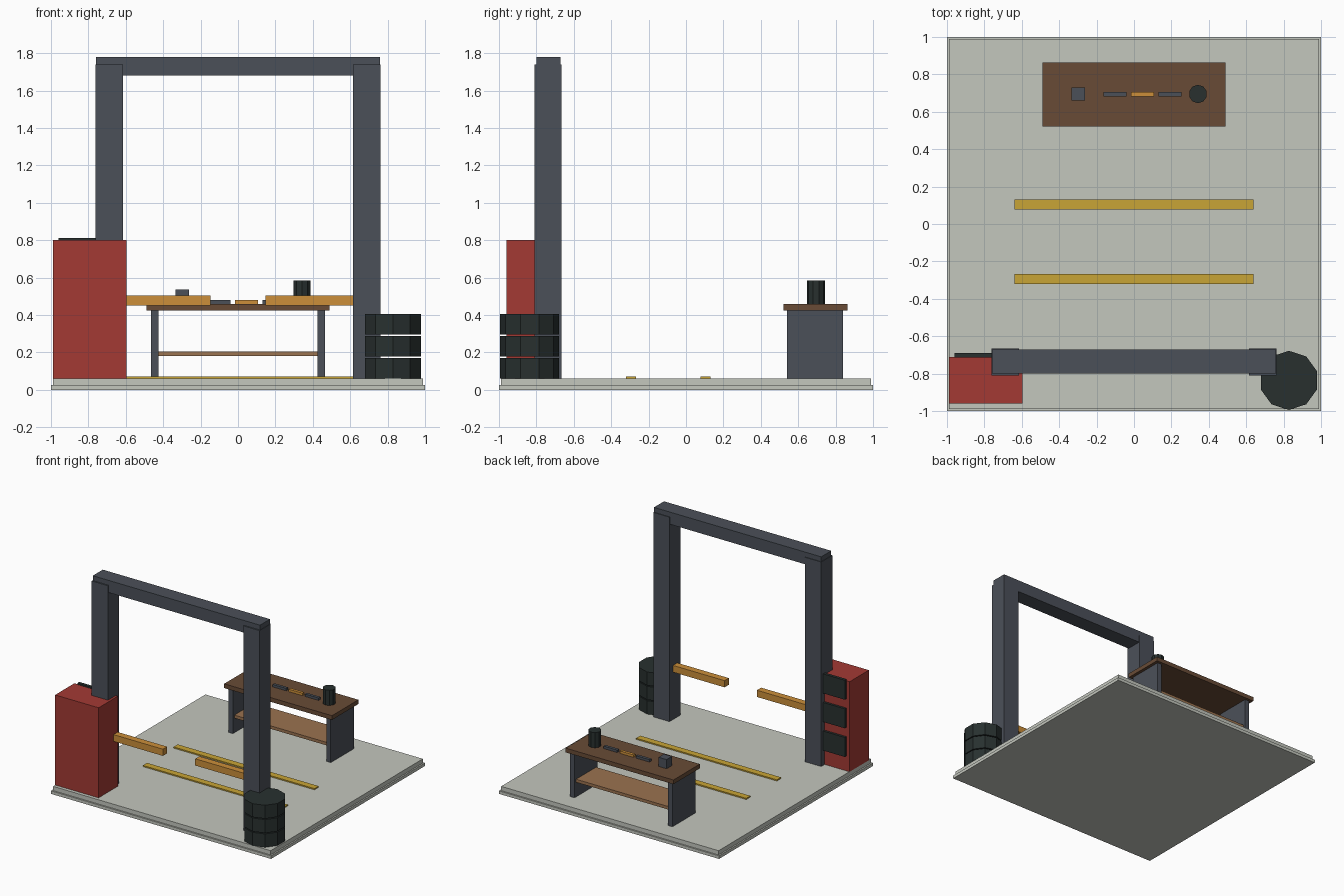
import bpy

cube = bpy.data.objects.get("Cube")
if cube:
    bpy.data.objects.remove(cube, do_unlink=True)


def material(name, r, g, b):
    """Flat material from 0-255 display values."""
    rgba = [((c / 255 + 0.055) / 1.055) ** 2.4 for c in (r, g, b)] + [1]
    mat = bpy.data.materials.new(name)
    mat.use_nodes = True
    mat.diffuse_color = rgba
    mat.node_tree.nodes["Principled BSDF"].inputs["Base Color"].default_value = rgba
    return mat


concrete = material("concrete", 196, 199, 190)
steel = material("dark steel", 75, 80, 89)
red = material("cabinet red", 163, 58, 52)
rubber = material("black rubber", 40, 48, 47)
orange = material("arm orange", 204, 143, 58)
yellow = material("stripe yellow", 201, 165, 54)
dark_wood = material("dark wood", 104, 75, 54)
light_wood = material("light wood", 155, 115, 80)


def finish(obj, name, mat):
    obj.name = name
    obj.data.materials.append(mat)
    return obj


def box(name, mat, x, y, z):
    """Box from its (low, high) range on each axis."""
    spans = (x, y, z)
    bpy.ops.mesh.primitive_cube_add(size=1, location=[(a + b) / 2 for a, b in spans])
    obj = bpy.context.object
    for v in obj.data.vertices:
        for i, (a, b) in enumerate(spans):
            v.co[i] *= b - a
    return finish(obj, name, mat)


def drum(name, mat, x, y, z, radius):
    bpy.ops.mesh.primitive_cylinder_add(vertices=10, radius=radius, depth=z[1] - z[0],
                                        location=(x, y, sum(z) / 2))
    return finish(bpy.context.object, name, mat)


def span(side, inner, outer):
    """Mirror an x range to the chosen side."""
    return tuple(sorted((side * inner, side * outer)))


FLOOR = 0.06
BENCH = 0.46

# Floor slab with a slightly inset upper layer
box("floor_base", concrete, (-1, 1), (-1, 1), (0, 0.025))
box("floor_top", concrete, (-0.988, 0.988), (-0.988, 0.988), (0.025, FLOOR))

# Floor stripes
for name, y in (("front", -0.293), ("back", 0.105)):
    box(name + "_floor_stripe", yellow, (-0.64, 0.64), (y - 0.027, y + 0.027), (FLOOR, 0.07))

# Lift frame, lift arms and bench legs on both sides
for name, side in (("left", 1), ("right", -1)):
    box(name + "_post", steel, span(side, 0.615, 0.763), (-0.81, -0.665), (FLOOR, 1.74))
    box(name + "_lift_arm", orange, span(side, 0.147, 0.615), (-0.765, -0.71), (0.45, 0.505))
    box(name + "_bench_leg", steel, span(side, 0.425, 0.465), (0.54, 0.84), (FLOOR, 0.425))
box("cross_beam", steel, (-0.76, 0.76), (-0.8, -0.67), (1.68, 1.78))

# Tool cabinet with three drawer fronts on its back
box("tool_cabinet", red, (-0.99, -0.595), (-0.96, -0.71), (FLOOR, 0.8))
for i in range(3):
    top = 0.812 - i * 0.235
    box(f"cabinet_drawer_{i + 1}", rubber, (-0.96, -0.625), (-0.715, -0.69), (top - 0.16, top))

# Stack of tyres
for i in range(3):
    low = FLOOR + i * 0.118
    drum(f"tyre_{i + 1}", rubber, 0.828, -0.836, (low, low + 0.11), 0.158)

# Workbench
box("bench_top", dark_wood, (-0.49, 0.49), (0.52, 0.863), (0.425, BENCH))
box("bench_shelf", light_wood, (-0.425, 0.425), (0.56, 0.82), (0.18, 0.205))

# Tools on the bench
box("bench_block", steel, (-0.335, -0.262), (0.66, 0.73), (BENCH, 0.535))
for i, mat in enumerate((steel, orange, steel)):
    x = -0.102 + i * 0.147
    box(f"bench_tool_{i + 1}", mat, (x - 0.062, x + 0.062), (0.683, 0.707), (BENCH, 0.48))
drum("bench_can", rubber, 0.342, 0.695, (BENCH, 0.585), 0.049)
